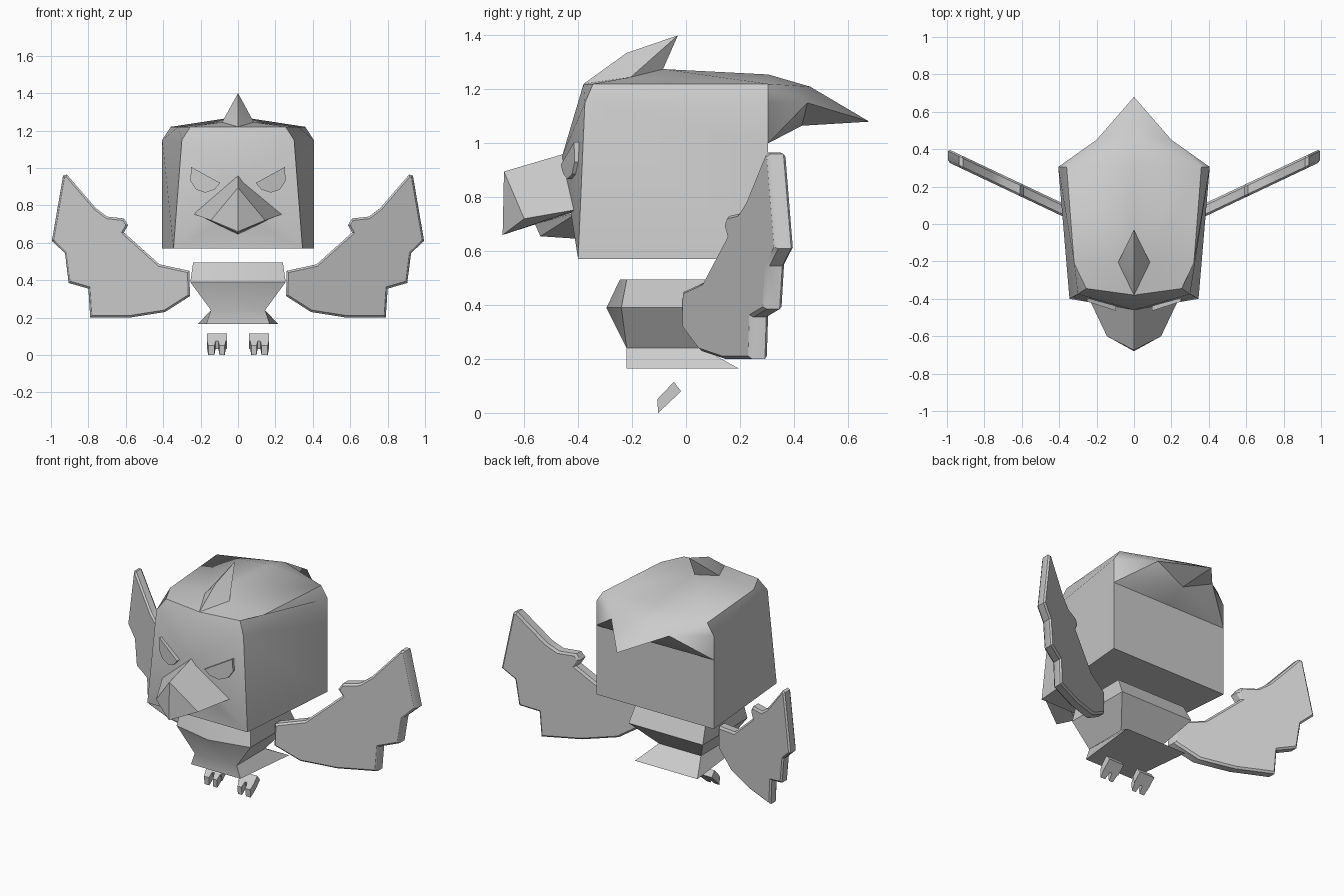
import bpy, bmesh, math

if "Cube" in bpy.data.objects:
    bpy.data.objects.remove(bpy.data.objects["Cube"])

grey = bpy.data.materials.new("plain_grey")
grey.diffuse_color = (0.6, 0.6, 0.6, 1)
grey.use_nodes = True
grey.node_tree.nodes["Principled BSDF"].inputs["Base Color"].default_value = grey.diffuse_color


def finish(name, bm, angle=32):
    bmesh.ops.remove_doubles(bm, verts=bm.verts, dist=1e-5)
    bmesh.ops.recalc_face_normals(bm, faces=bm.faces)
    me = bpy.data.meshes.new(name)
    bm.to_mesh(me)
    bm.free()
    me.materials.append(grey)
    ob = bpy.data.objects.new(name, me)
    bpy.context.collection.objects.link(ob)
    bpy.ops.object.select_all(action='DESELECT')
    ob.select_set(True)
    bpy.context.view_layer.objects.active = ob
    bpy.ops.object.shade_smooth_by_angle(angle=math.radians(angle))
    return ob


def symmetric(name, pts, faces, angle=32):
    """Build the x >= 0 half from named points and mirror it into one skin."""
    bm = bmesh.new()
    for s in (1, -1):
        v = {k: bm.verts.new((s * x, y, z)) for k, (x, y, z) in pts.items()}
        for f in faces.split():
            bm.faces.new([v[c] for c in f][::s])
    return finish(name, bm, angle)


def prism(name, outline, front, back, side, bevel=0):
    """Extrude an x-z outline between two y(x, z) surfaces."""
    bm = bmesh.new()
    a = [bm.verts.new((side * x, front(x, z), z)) for x, z in outline]
    b = [bm.verts.new((side * x, back(x, z), z)) for x, z in outline]
    rims = [bm.faces.new(a), bm.faces.new(b[::-1])]
    n = len(a)
    for i in range(n):
        j = (i + 1) % n
        bm.faces.new((a[j], a[i], b[i], b[j]))
    if bevel:
        bmesh.ops.recalc_face_normals(bm, faces=bm.faces)
        edges = list({e for f in rims for e in f.edges})
        bmesh.ops.bevel(bm, geom=edges, offset=bevel, segments=1, affect='EDGES')
    return finish(name, bm)


# head with crest and swept-back feather flap
symmetric("head", {
    'a': (.345, -.40, .57), 'b': (.405, .305, .57), 'c': (0, -.40, .57), 'd': (0, .305, .57),
    'e': (.30, -.375, 1.15), 'f': (0, -.40, .75), 'g': (0, -.46, .95), 'h': (0, -.38, 1.22),
    'F': (.255, -.345, 1.22), 'S': (.32, -.21, 1.22), 'T': (.36, .305, 1.22), 'B': (.405, .305, 1.15),
    'R': (0, -.22, 1.335), 'P': (0, -.03, 1.40), 'Q': (0, -.085, 1.275), 'C': (.085, -.205, 1.245),
    'K': (0, .305, 1.255), 'E': (.20, .45, 1.15), 'M': (0, .46, 1.21), 'N': (0, .68, 1.08),
    'U': (0, .43, 1.065), 'W': (.405, .305, 1.0), 'V': (0, .305, 1.0)},
    "acf afg age eghF abWBe eBTSF bdVW acdb "        # walls and floor
    "hFC hCR FSC RCP CQP CST CTQ QTK "               # crown and crest
    "KTM TEM TBE MEN ENU WEU WUV BEW")               # flap

# beak, upper and lower
symmetric("upper_beak", {
    'a': (0, -.42, .97), 'b': (0, -.675, .895), 'c': (0, -.68, .66), 'd': (.145, -.60, .72),
    'e': (.24, -.40, .755), 'f': (0, -.40, .75)},
    "abde bcd cdef aef", 20)
symmetric("lower_beak", {
    'a': (0, -.56, .70), 'b': (0, -.54, .655), 'c': (0, -.39, .645), 'd': (.22, -.39, .75),
    'e': (0, -.39, .75)},
    "abd bcd ade cde", 20)

# torso with flared tail
symmetric("torso", {
    'a': (0, -.245, .495), 'b': (.24, -.22, .495), 'c': (.24, .15, .495), 'd': (0, .15, .495),
    'e': (0, -.295, .39), 'f': (.255, -.24, .39), 'g': (.255, .20, .39), 'h': (0, .20, .39),
    'i': (0, -.22, .24), 'j': (.145, -.22, .24), 'k': (.145, .06, .24), 'l': (0, .06, .24),
    'm': (0, -.22, .165), 'n': (.17, -.22, .165), 'o': (.215, .195, .165), 'p': (0, .195, .165)},
    "abcd abfe bcgf cdhg efji fgkj ghlk ijnm jkon klpo mnop")

eye = [(.25, 1.005), (.255, .93), (.225, .885), (.175, .868), (.125, .885), (.095, .92)]
wing = [(.26, .45), (.257, .315), (.39, .23), (.58, .2), (.79, .2), (.80, .355), (.905, .385),
        (.925, .545), (.995, .61), (.935, .96), (.915, .965), (.76, .785), (.70, .74),
        (.61, .73), (.588, .695), (.61, .655), (.42, .485)]


def wing_y(x):
    return .08 + .473 * (x - .39)


def foot(name, s):
    # palm slab plus two toes, all sloping down towards the front
    bm = bmesh.new()

    def slab(x0, x1, t0, t1, taper=0):
        top = lambda t: (-.045 - .062 * t, .115 - .065 * t)
        low = lambda t: (-.018 - .085 * t, .08 - .08 * t)
        v = [bm.verts.new((s * x, *fn(t))) for t, k in ((t0, 0), (t1, taper))
             for fn, x in ((top, x0 + k), (top, x1 - k), (low, x1 - k), (low, x0 + k))]
        for q in ("0123", "4567", "0154", "1265", "2376", "3047"):
            bm.faces.new([v[int(c)] for c in q])
    slab(.06, .165, 0, .6)
    slab(.065, .105, .6, 1, .006)
    slab(.12, .165, .6, 1, .006)
    finish(name, bm, 20)


for side, word in ((1, "left"), (-1, "right")):
    prism(word + "_eye", eye, lambda x, z: -.495 + .32 * x,
          lambda x, z: -.455 + .32 * x, side)
    prism(word + "_wing", wing, lambda x, z: wing_y(x) - .035,
          lambda x, z: wing_y(x) + .035, side, .011)
    foot(word + "_foot", side)
